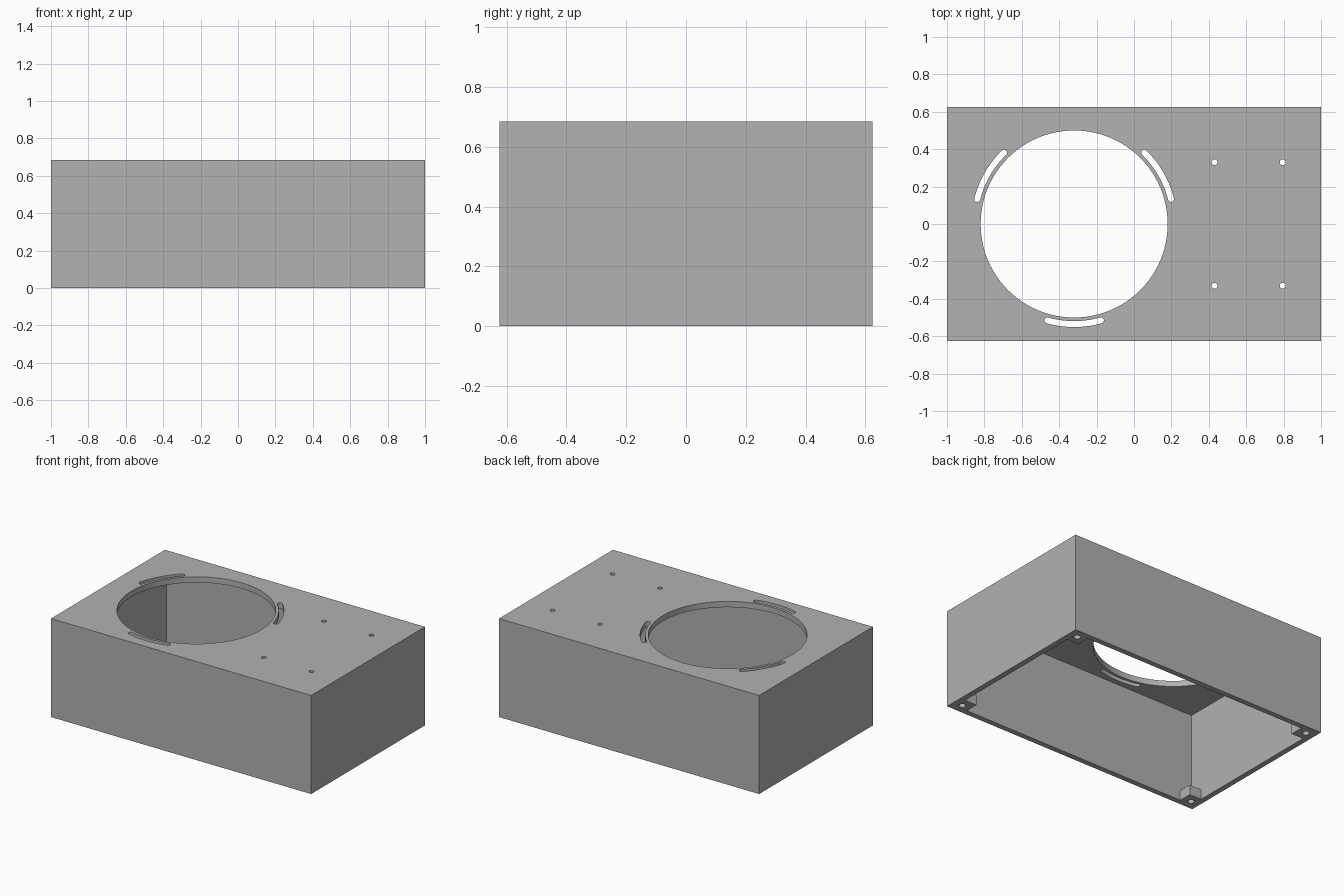
import bpy, bmesh
from math import sin, cos, pi, radians

if "Cube" in bpy.data.objects:
    bpy.data.objects.remove(bpy.data.objects["Cube"], do_unlink=True)

# Overall dimensions
HALF_X, HALF_Y, HEIGHT = 1.0, 0.625, 0.685
WALL, LID = 0.0375, 0.04
POST, POST_HEIGHT = 0.13, 0.07
PORT_X, PORT_RADIUS = -0.32, 0.5

grey = bpy.data.materials.new("plain grey")
grey.use_nodes = True
grey.diffuse_color = (0.445, 0.445, 0.445, 1)
grey.node_tree.nodes["Principled BSDF"].inputs["Base Color"].default_value = grey.diffuse_color


def prism(name, outline, z0, z1):
    """Extrude a flat outline straight up from z0 to z1."""
    bm = bmesh.new()
    base = bm.faces.new([bm.verts.new((x, y, z0)) for x, y in outline])
    top = bmesh.ops.extrude_face_region(bm, geom=[base])["geom"]
    moved = [v for v in top if isinstance(v, bmesh.types.BMVert)]
    bmesh.ops.translate(bm, verts=moved, vec=(0, 0, z1 - z0))
    bmesh.ops.recalc_face_normals(bm, faces=bm.faces)
    mesh = bpy.data.meshes.new(name)
    bm.to_mesh(mesh)
    bm.free()
    mesh.materials.append(grey)
    obj = bpy.data.objects.new(name, mesh)
    bpy.context.collection.objects.link(obj)
    return obj


def rectangle(hx, hy):
    return [(-hx, -hy), (hx, -hy), (hx, hy), (-hx, hy)]


def arc(cx, cy, r, start, end, steps):
    angles = [start + (end - start) * i / steps for i in range(steps + 1)]
    return [(cx + r * cos(a), cy + r * sin(a)) for a in angles]


def circle(cx, cy, r, steps):
    return arc(cx, cy, r, 0, 2 * pi, steps)[:-1]


def curved_slot(middle, spread=radians(15.5), r=0.535, half=0.016):
    """Arc-shaped slot around the port, with rounded ends."""
    a, b = middle - spread, middle + spread
    end_b = arc(PORT_X + r * cos(b), r * sin(b), half, b, b + pi, 8)
    end_a = arc(PORT_X + r * cos(a), r * sin(a), half, a + pi, a + 2 * pi, 8)
    outer = arc(PORT_X, 0, r + half, a, b, 16)
    inner = arc(PORT_X, 0, r - half, b, a, 16)
    return outer[:-1] + end_b + inner[1:-1] + end_a[:-1]


def cut(target, outline, z0, z1):
    cutter = prism("cutter", outline, z0, z1)
    cutter.hide_render = True
    mod = target.modifiers.new("cut", 'BOOLEAN')
    mod.operation, mod.solver, mod.object = 'DIFFERENCE', 'EXACT', cutter
    bpy.context.view_layer.objects.active = target
    bpy.ops.object.modifier_apply(modifier=mod.name)
    bpy.data.objects.remove(cutter, do_unlink=True)


# Solid block
case = prism("enclosure", rectangle(HALF_X, HALF_Y), 0, HEIGHT)

# Hollow inside, open below, leaving short square posts in the corners
ix, iy = HALF_X - WALL, HALF_Y - WALL
px, py = HALF_X - POST, HALF_Y - POST
cut(case, rectangle(ix, iy), POST_HEIGHT, HEIGHT - LID)
cross = []
for sx, sy in ((1, 1), (-1, 1), (-1, -1), (1, -1)):
    corner = [(sx * ix, sy * py), (sx * px, sy * py), (sx * px, sy * iy)]
    cross += corner if sx * sy > 0 else corner[::-1]
cut(case, cross, -0.1, HEIGHT / 2)

# Round port and the three curved slots around it
above, below = HEIGHT + 0.1, HEIGHT - 0.2
cut(case, circle(PORT_X, 0, PORT_RADIUS, 96), below, above)
for degrees in (30, 150, 270):
    cut(case, curved_slot(radians(degrees)), below, above)

# Small mounting holes in the lid, and screw holes in the corner posts
for sy in (-1, 1):
    for x in (0.43, 0.795):
        cut(case, circle(x, sy * 0.33, 0.016, 20), below, above)
    for sx in (-1, 1):
        cx, cy = sx * (HALF_X - 0.067), sy * (HALF_Y - 0.067)
        cut(case, circle(cx, cy, 0.022, 20), -0.1, POST_HEIGHT + 0.1)

# Smooth the round walls, keep the corners sharp
bpy.ops.object.select_all(action='DESELECT')
case.select_set(True)
bpy.context.view_layer.objects.active = case
bpy.ops.object.shade_smooth_by_angle(angle=radians(30))
